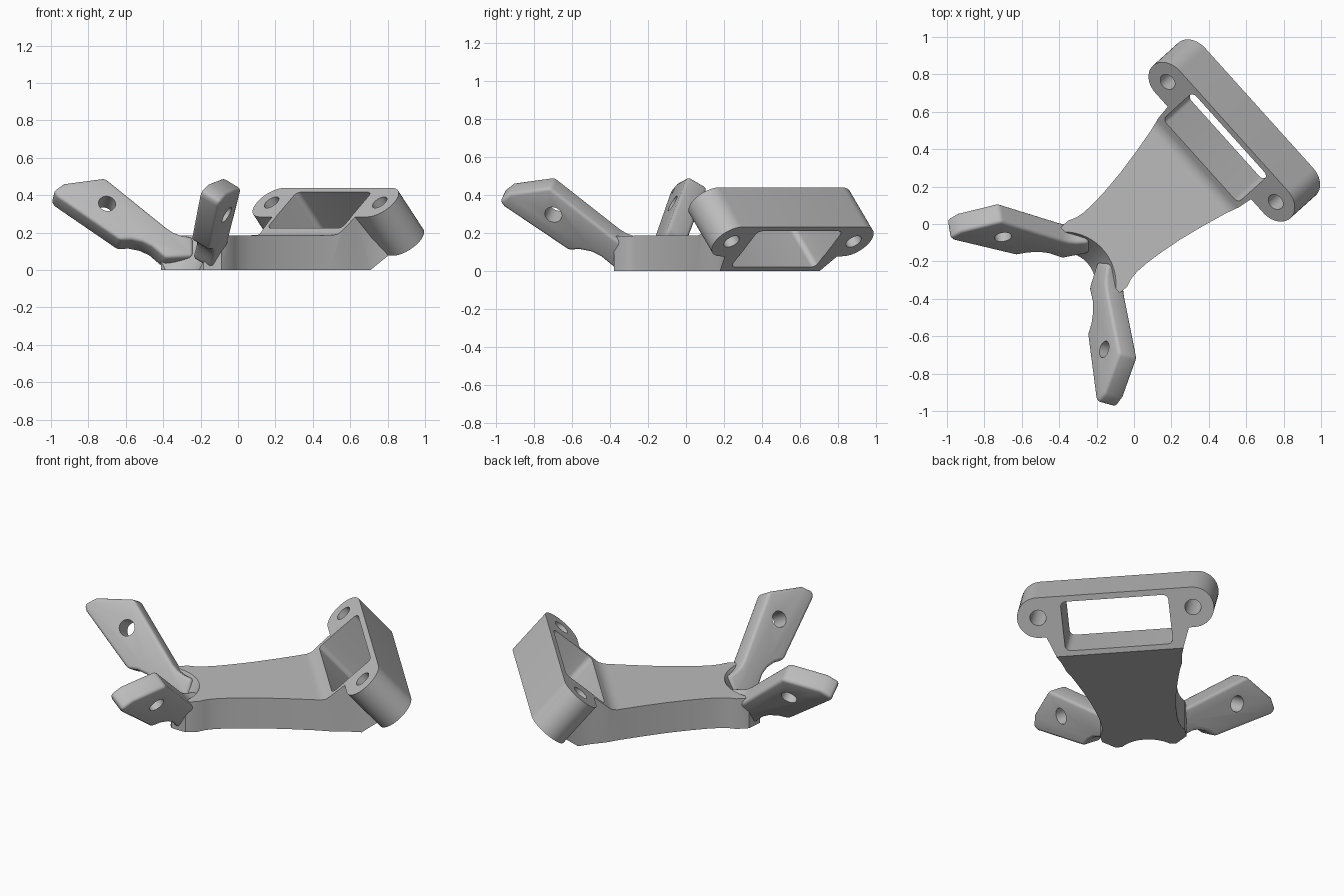
import bpy, bmesh
from math import cos, sin, pi, radians
from mathutils import Vector, Matrix

if "Cube" in bpy.data.objects:
    bpy.data.objects.remove(bpy.data.objects["Cube"])

grey = bpy.data.materials.new("grey")
grey.use_nodes = True
grey.diffuse_color = (0.5, 0.5, 0.5, 1)
grey.node_tree.nodes["Principled BSDF"].inputs["Base Color"].default_value = (0.5, 0.5, 0.5, 1)

# The part is built along its mirror axis, then turned to its final heading
PLACE = Matrix.Rotation(radians(42), 4, 'Z') @ Matrix.Translation((0, 0.0125, 0))
TO_LOCAL = PLACE.inverted()


def prism(name, points, depth, bevel=0):
    """Extrude a planar outline by a vector, optionally rounding sharp edges."""
    bm = bmesh.new()
    face = bm.faces.new([bm.verts.new(p) for p in points])
    new = bmesh.ops.extrude_face_region(bm, geom=[face], use_keep_orig=True)["geom"]
    bmesh.ops.translate(bm, verts=[g for g in new if isinstance(g, bmesh.types.BMVert)], vec=depth)
    bmesh.ops.recalc_face_normals(bm, faces=bm.faces)
    if bevel:
        sharp = [e for e in bm.edges if e.calc_face_angle(0) > 0.55]
        bmesh.ops.bevel(bm, geom=sharp, offset=bevel, segments=3, profile=0.5, affect='EDGES')
    return link(name, bm)


def link(name, bm):
    me = bpy.data.meshes.new(name)
    bm.to_mesh(me)
    bm.free()
    ob = bpy.data.objects.new(name, me)
    bpy.context.collection.objects.link(ob)
    me.materials.append(grey)
    return ob


def combine(target, tool, operation):
    mod = target.modifiers.new(operation, 'BOOLEAN')
    mod.operation, mod.solver, mod.object = operation, 'EXACT', tool
    bpy.ops.object.select_all(action='DESELECT')
    bpy.context.view_layer.objects.active = target
    target.select_set(True)
    bpy.ops.object.modifier_apply(modifier=mod.name)
    bpy.data.objects.remove(tool)


def arc(centre, a, b, r, start=0.0, sweep=2 * pi, n=32):
    return [centre + r * (cos(start + sweep * i / n) * a + sin(start + sweep * i / n) * b)
            for i in range(n + (sweep < 6))]


# Tilted axes of the end frame
across = Vector((0, 1, 0))
rise = Vector((0.751, 0, 0.659))
out = Vector((0.659, 0, -0.751))
mid = Vector((0.643, 0, 0.36))
DEPTH, SPAN, EAR = 0.273, 0.432, 0.117

# Body: side profile intersected with the waisted plan outline
lip, foot = mid + DEPTH * out, mid + DEPTH * out - 0.235 * rise
side = [(-0.6, 0), (foot.x, 0), (lip.x, lip.z), (mid.x, mid.z), (0.467, 0.206),
        (0.45, 0.193), (0.42, 0.186), (-0.6, 0.183)]
body = prism("bracket", [(u, -0.6, z) for u, z in side], (0, 1.2, 0))
half = [(0.9, 0.42), (0.74, 0.40), (0.65, 0.355), (0.57, 0.335), (0.48, 0.322), (0.4, 0.298),
        (0.27, 0.268), (0.13, 0.24), (0, 0.222), (-0.09, 0.214), (-0.16, 0.213),
        (-0.21, 0.221), (-0.25, 0.237), (-0.32, 0.235), (-0.39, 0.17)]
plan = half + [(u, -v) for u, v in reversed(half)]
combine(body, prism("plan_cutter", [(u, v, -0.1) for u, v in plan], (0, 0, 0.8)), 'INTERSECT')

# Sloped hollow between the arms
bm = bmesh.new()
bmesh.ops.create_cone(bm, cap_ends=True, segments=64, radius1=0.14, radius2=0.32, depth=0.3)
bmesh.ops.translate(bm, verts=bm.verts, vec=(-0.495, 0, 0.1))
combine(body, link("hollow_cutter", bm), 'DIFFERENCE')

# End frame with rounded ears
stadium = (arc(mid + SPAN * across, rise, across, EAR, 0, pi, 20)
           + arc(mid - SPAN * across, rise, across, EAR, pi, pi, 20))
combine(body, prism("end_frame", [p - 0.002 * out for p in stadium], (DEPTH + 0.004) * out), 'UNION')

# Arms: leaning plates with a scalloped lower edge, mirrored to both sides
normal = Vector((0.14, -0.85, 0.5)).normalized()
hole = Vector((-0.7, -0.07, 0.355))
outline = [(-0.63, 0.165), (-0.965, 0.395), (-0.985, 0.425), (-0.93, 0.465), (-0.71, 0.495),
           (-0.38, 0.228), (-0.345, 0.205), (-0.305, 0.19), (-0.24, 0.178), (-0.24, 0.075),
           (-0.385, 0.067), (-0.42, 0.098), (-0.46, 0.132), (-0.51, 0.156), (-0.57, 0.168)]


def on_face(x, z):
    y = hole.y + (normal.x * (x - hole.x) + normal.z * (z - hole.z)) / -normal.y
    return Vector((x, y, z))


def local(p, flip):
    q = TO_LOCAL @ p
    return Vector((q.x, q.y * flip, q.z))


def local_dir(d, flip):
    q = TO_LOCAL.to_3x3() @ d
    return Vector((q.x, q.y * flip, q.z))


for flip, label in ((1, "right"), (-1, "front")):
    face = [local(on_face(x, z), flip) for x, z in outline]
    n = local_dir(normal, flip)
    combine(body, prism(label + "_arm", face, -0.12 * n, 0.018), 'UNION')
    a = n.orthogonal().normalized()
    ring = arc(local(hole, flip) + 0.1 * n, a, n.cross(a), 0.046)
    combine(body, prism(label + "_arm_hole", ring, -0.4 * n), 'DIFFERENCE')

# Bolt holes through the ears
for s in (1, -1):
    ring = arc(mid + s * SPAN * across - 0.1 * out, rise, across, 0.045)
    combine(body, prism("ear_hole", ring, 0.6 * out), 'DIFFERENCE')

# Rounded window through the frame
window = []
low, high, wide, r = -0.205, 0.083, 0.3, 0.03
corners = [(high - r, wide - r), (low + r, wide - r), (low + r, r - wide), (high - r, r - wide)]
for i, (t, v) in enumerate(corners):
    centre = mid + t * rise + v * across - 0.1 * out
    window += arc(centre, rise, across, r, i * pi / 2, pi / 2, 6)
combine(body, prism("window_cutter", window, 0.6 * out), 'DIFFERENCE')

# Turn into place and shade
body.data.transform(PLACE)
bpy.ops.object.select_all(action='DESELECT')
body.select_set(True)
bpy.context.view_layer.objects.active = body
bpy.ops.object.shade_smooth_by_angle(angle=radians(32))
